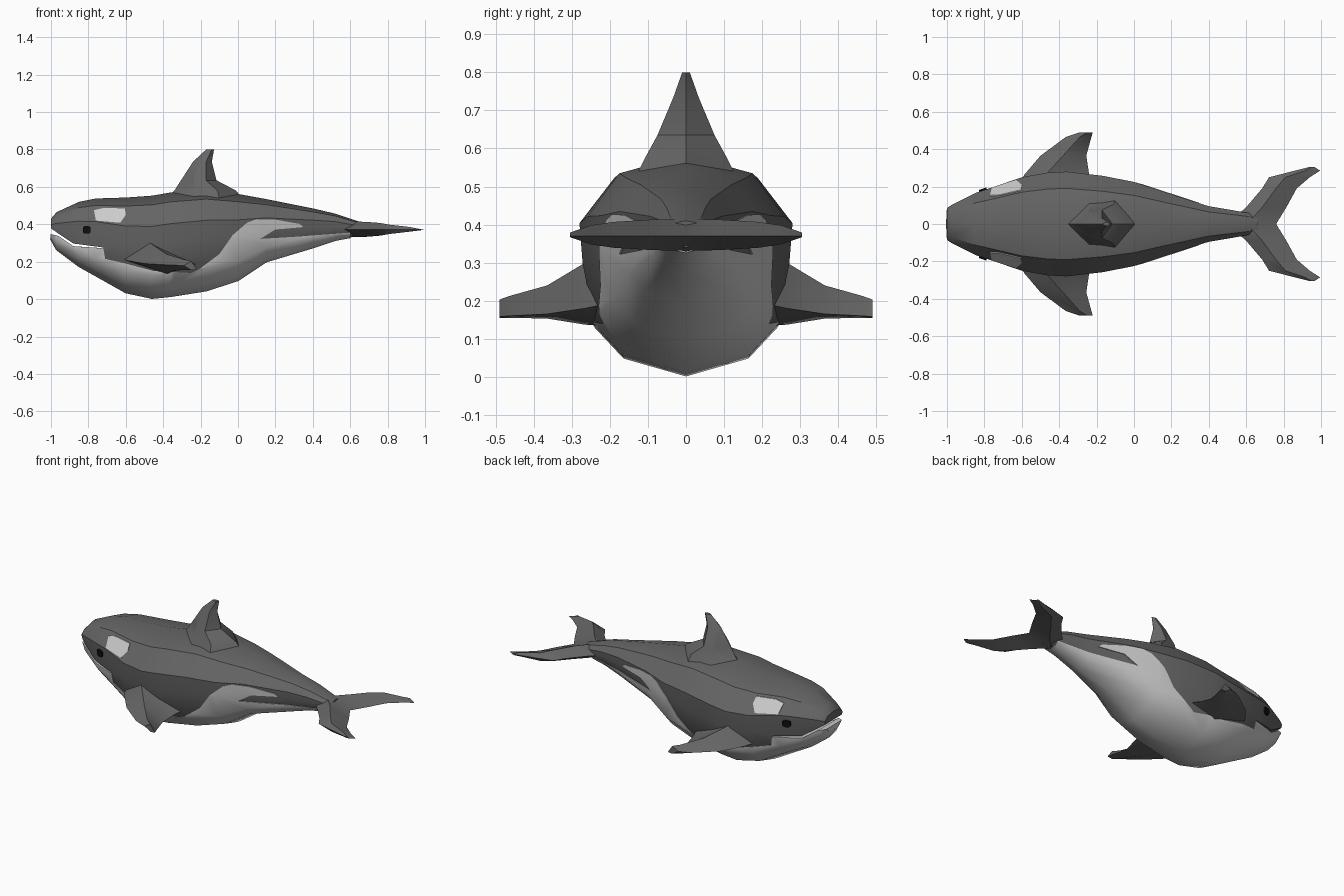
import bpy, bmesh, math

if "Cube" in bpy.data.objects:
    bpy.data.objects.remove(bpy.data.objects["Cube"])

def material(name, c):
    m = bpy.data.materials.new(name)
    m.diffuse_color = (c, c, c, 1)
    m.use_nodes = True
    m.node_tree.nodes["Principled BSDF"].inputs["Base Color"].default_value = m.diffuse_color
    return m

DARK, WHITE, BLACK = material("dark_skin", 0.13), material("white_skin", 0.6), material("black", 0.005)

def loft(name, sections, mat):
    """Skin equal-length closed rings of points and cap both ends."""
    bm = bmesh.new()
    rings = [[bm.verts.new(p) for p in s] for s in sections]
    n = len(rings[0])
    for a, b in zip(rings, rings[1:]):
        for i in range(n):
            j = (i + 1) % n
            bm.faces.new((a[i], a[j], b[j], b[i]))
    bm.faces.new(rings[0])
    bm.faces.new(rings[-1])
    bmesh.ops.recalc_face_normals(bm, faces=bm.faces)
    me = bpy.data.meshes.new(name)
    bm.to_mesh(me)
    bm.free()
    ob = bpy.data.objects.new(name, me)
    bpy.context.collection.objects.link(ob)
    me.materials.append(mat)
    return ob

def activate(ob):
    bpy.ops.object.select_all(action='DESELECT')
    ob.select_set(True)
    bpy.context.view_layer.objects.active = ob

def smooth(ob):
    activate(ob)
    bpy.ops.object.shade_smooth_by_angle(angle=math.radians(32))

def side_cut(ob, outline, operation, mat):
    """Boolean with a side outline (x, z) extruded across the whole width."""
    cutter = loft("cutter", [[(x, y, z) for x, z in outline] for y in (-0.6, 0.6)], mat)
    mod = ob.modifiers.new("cut", 'BOOLEAN')
    mod.operation, mod.object, mod.solver = operation, cutter, 'EXACT'
    activate(ob)
    bpy.ops.object.modifier_apply(modifier=mod.name)
    bpy.data.objects.remove(cutter)

def mirror_y(ob):
    ob.modifiers.new("mirror", 'MIRROR').use_axis = (False, True, False)

# body: x, top, bottom, half width
STATIONS = [(-1.0, .43, .32, .085), (-.97, .465, .265, .105), (-.85, .52, .175, .165),
            (-.76, .538, .125, .195), (-.6, .543, .035, .25), (-.46, .553, .005, .275),
            (-.36, .57, .015, .28), (-.17, .583, .045, .258), (0, .562, .10, .225),
            (.15, .535, .20, .175), (.4, .485, .275, .095), (.52, .457, .315, .075),
            (.66, .41, .34, .05)]
HALF = [(.68, .91), (1, .70), (.97, .51), (.86, .23), (.59, .085)]
RING = [(0, 1)] + HALF + [(0, 0)] + [(-y, t) for y, t in reversed(HALF)]
body = loft("body", [[(x, w * y, lo + (hi - lo) * t) for y, t in RING]
                     for x, hi, lo, w in STATIONS], DARK)

# open mouth slit
side_cut(body, [(-1.1, .42), (-1.0, .378), (-.96, .35), (-.88, .297), (-.72, .276),
                (-.72, .27), (-.88, .28), (-.96, .335), (-1.0, .345), (-1.1, .345)],
         'DIFFERENCE', DARK)

# markings: slightly inflated copies of the body trimmed to side outlines
def marking(name, outline, mat, offset):
    ob = body.copy()
    ob.data = body.data.copy()
    ob.name = name
    bpy.context.collection.objects.link(ob)
    normals = [v.normal.copy() for v in ob.data.vertices]
    for v, n in zip(ob.data.vertices, normals):
        v.co += n * offset
    ob.data.materials.clear()
    ob.data.materials.append(mat)
    side_cut(ob, outline, 'INTERSECT', mat)
    smooth(ob)

marking("white_belly", [(-1.1, .375), (-.97, .344), (-.88, .287), (-.72, .272), (-.71, .215),
                        (-.6, .19), (-.45, .15), (-.25, .14), (-.2, .165), (-.1, .24),
                        (-.03, .34), (.05, .41), (.1, .427), (.2, .425), (.33, .402),
                        (.35, .385), (.2, .372), (.12, .322), (.3, .333), (.6, .355),
                        (.6, -.1), (-1.1, -.1)], WHITE, .004)
marking("eye_patches", [(-.77, .475), (-.76, .42), (-.63, .408), (-.6, .45), (-.605, .485),
                        (-.72, .487)], WHITE, .004)
marking("eyes", [(-.83, .385), (-.83, .36), (-.82, .35), (-.795, .35), (-.788, .36),
                 (-.788, .385), (-.8, .39), (-.82, .39)], BLACK, .012)
smooth(body)

# dorsal fin: z, leading x, trailing x, half thickness
dorsal = []
for z, a, b, w in [(.53, -.40, .03, .13), (.58, -.34, -.01, .105), (.635, -.305, -.115, .075),
                   (.735, -.24, -.14, .033), (.80, -.17, -.128, .01)]:
    d = b - a
    dorsal.append([(a, 0, z), (a + .35 * d, -w * .9, z), (a + .7 * d, -w, z), (b, 0, z),
                   (a + .7 * d, w, z), (a + .35 * d, w * .9, z)])
smooth(loft("dorsal_fin", dorsal, DARK))

# pectoral flippers: y, then leading, top, trailing, bottom (x, z)
FLIPPER = [(.17, (-.64, .22), (-.45, .33), (-.20, .20), (-.38, .13)),
           (.265, (-.585, .205), (-.47, .30), (-.24, .18), (-.38, .137)),
           (.365, (-.50, .19), (-.38, .24), (-.255, .165), (-.35, .153)),
           (.465, (-.365, .182), (-.29, .212), (-.228, .16), (-.28, .155)),
           (.49, (-.29, .18), (-.25, .203), (-.22, .158), (-.25, .155))]
flippers = loft("flippers", [[(x, y, z) for x, z in pts] for y, *pts in FLIPPER], DARK)
mirror_y(flippers)
smooth(flippers)

# tail flukes: y, leading x, trailing x, half thickness
FLUKE = [(0, .50, .76, .042), (.09, .60, .815, .04), (.19, .685, .87, .034),
         (.25, .722, .94, .025), (.285, .86, .995, .013), (.305, .94, .965, .006)]
flukes = loft("tail_flukes", [[(a, y, .373), (a + .4 * (b - a), y, .373 + h),
                               (b, y, .37), (a + .4 * (b - a), y, .373 - h)]
                              for y, a, b, h in FLUKE], DARK)
# drop the inner cap so the mirrored halves join cleanly
bm = bmesh.new()
bm.from_mesh(flukes.data)
bmesh.ops.delete(bm, geom=[f for f in bm.faces if all(abs(v.co.y) < 1e-4 for v in f.verts)],
                 context='FACES_ONLY')
bm.to_mesh(flukes.data)
bm.free()
mirror_y(flukes)
smooth(flukes)
